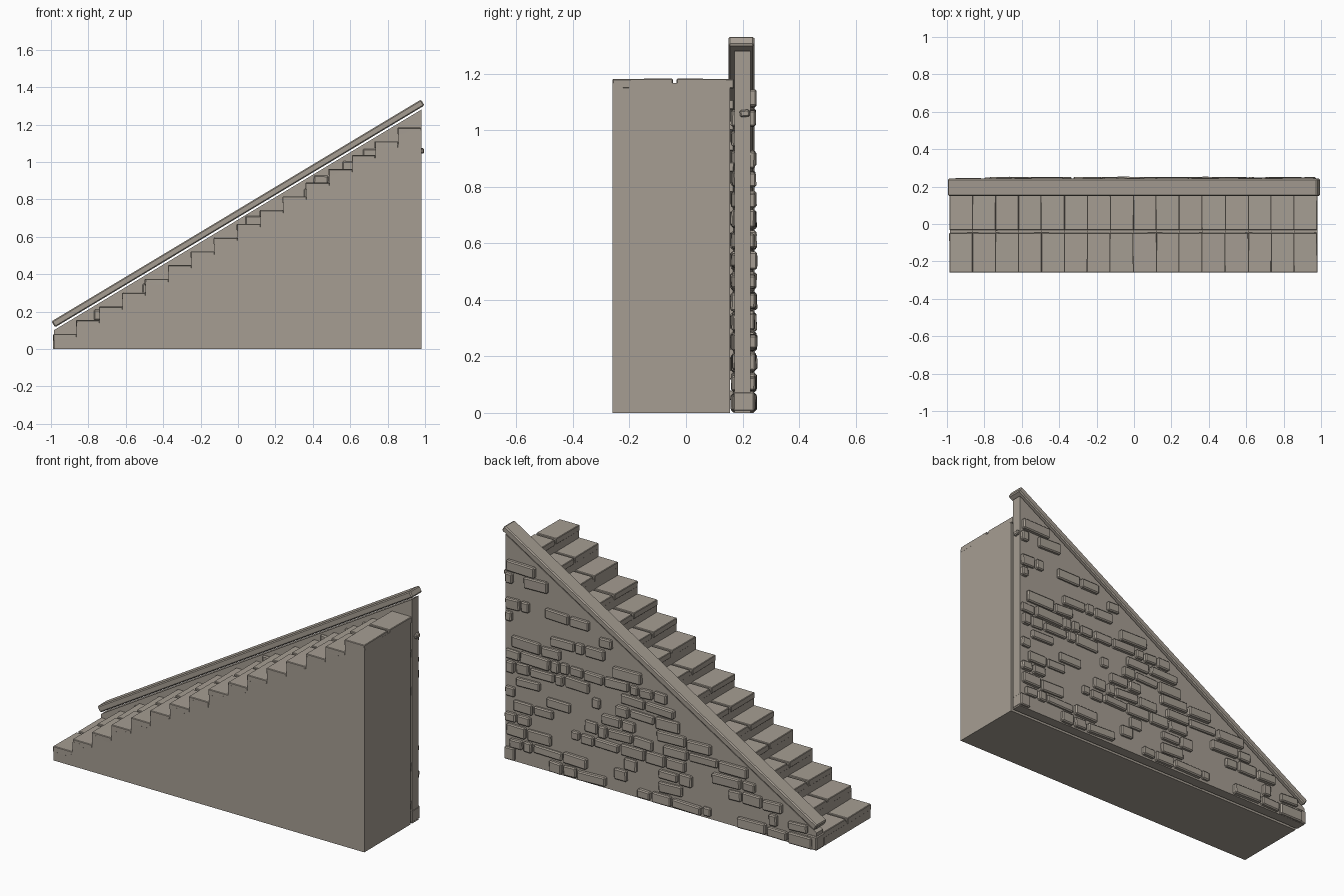
import bpy
import bmesh
import math
import random
from mathutils import Matrix, Vector, Euler

random.seed(7)

cube = bpy.data.objects.get("Cube")
if cube:
    bpy.data.objects.remove(cube, do_unlink=True)


def make_material(name, colour):
    mat = bpy.data.materials.new(name)
    mat.use_nodes = True
    mat.diffuse_color = colour
    mat.node_tree.nodes["Principled BSDF"].inputs["Base Color"].default_value = colour
    return mat


stone = make_material("warm grey stone", (0.38, 0.34, 0.29, 1))

# Main layout
STEPS = 16
LEFT, RIGHT = -0.985, 0.98
FRONT, SPLIT, BACK = -0.26, -0.04, 0.155
RUN = (RIGHT - LEFT) / STEPS
FIRST, RISE = 0.08, 0.0735
WALL_FRONT, WALL_BACK = 0.172, 0.228
WALL_LOW, WALL_HIGH = 0.1, 1.28
SLOPE = (WALL_HIGH - WALL_LOW) / (RIGHT - LEFT)


def wall_top(x):
    return WALL_LOW + (x - LEFT) * SLOPE


def finish(name, bm, bevel=0):
    bmesh.ops.recalc_face_normals(bm, faces=bm.faces)
    mesh = bpy.data.meshes.new(name)
    bm.to_mesh(mesh)
    bm.free()
    mesh.materials.append(stone)
    obj = bpy.data.objects.new(name, mesh)
    bpy.context.collection.objects.link(obj)
    if bevel:
        mod = obj.modifiers.new("worn edges", 'BEVEL')
        mod.width = bevel
        mod.segments = 1
    return obj


def extrude_profile(name, points, y0, y1, bevel=0):
    bm = bmesh.new()
    face = bm.faces.new([bm.verts.new((x, y0, z)) for x, z in points])
    moved = bmesh.ops.extrude_face_region(bm, geom=[face])["geom"]
    verts = [v for v in moved if isinstance(v, bmesh.types.BMVert)]
    bmesh.ops.translate(bm, verts=verts, vec=(0, y1 - y0, 0))
    return finish(name, bm, bevel)


def add_box(bm, centre, size, turn=(0, 0, 0)):
    matrix = (Matrix.Translation(centre) @ Euler(turn).to_matrix().to_4x4()
              @ Matrix.Diagonal(Vector((*size, 1))))
    bmesh.ops.create_cube(bm, size=1, matrix=matrix)


# Solid stepped body
profile = [(RIGHT, 0), (LEFT, 0)]
for i in range(STEPS):
    top = FIRST + i * RISE - 0.015
    profile += [(LEFT + i * RUN, top), (LEFT + (i + 1) * RUN, top)]
extrude_profile("stair_body", profile, FRONT, BACK)

# Two slightly uneven tread slabs on each step
bm = bmesh.new()
THICK = 0.034
for i in range(STEPS):
    for y0, y1 in ((FRONT, SPLIT - 0.007), (SPLIT + 0.007, BACK + 0.015)):
        lip = random.uniform(0.001, 0.006)
        x0, x1 = LEFT + i * RUN - lip, LEFT + (i + 1) * RUN
        z = FIRST + i * RISE - THICK / 2
        add_box(bm, ((x0 + x1) / 2, (y0 + y1) / 2, z), (x1 - x0, y1 - y0, THICK),
                (random.uniform(-0.015, 0.015), 0, random.uniform(-0.008, 0.008)))
finish("tread_slabs", bm, 0.003)

# Sloping side wall
extrude_profile("side_wall", [(LEFT, 0), (RIGHT, 0), (RIGHT, WALL_HIGH), (LEFT, WALL_LOW)],
                WALL_FRONT, WALL_BACK)

# Coping along the top of the wall
angle = math.atan(SLOPE)
bm = bmesh.new()
add_box(bm, (0, 0.196, 0.725), (2.304, 0.092, 0.037), (0, -angle, 0))
finish("wall_coping", bm, 0.006)


# Scattered raised bricks in rough courses
def brick_face(name, y, depth, chance):
    bm = bmesh.new()
    course = 0.072
    for row in range(17):
        x = LEFT + random.uniform(0, 0.05)
        while x < RIGHT - 0.05:
            width = min(random.choice((0.06, 0.09, 0.13, 0.16, 0.19)), RIGHT - x)
            height = random.uniform(0.045, 0.066)
            z = row * course + course / 2 + random.uniform(-0.004, 0.004)
            if z + height / 2 < wall_top(x) + 0.012 and random.random() < chance:
                thick = depth * random.uniform(0.6, 1)
                side = 1 if y > 0.2 else -1
                add_box(bm, (x + width / 2, y + side * thick / 2 - side * 0.004, z),
                        (width - 0.012, thick + 0.008, height),
                        (random.uniform(-0.04, 0.04), random.uniform(-0.03, 0.05),
                         random.uniform(-0.02, 0.02)))
            x += width
    return finish(name, bm, 0.006)


brick_face("back_bricks", WALL_BACK, 0.024, 0.55)
brick_face("inner_bricks", WALL_FRONT, 0.014, 0.5)

# Corner stones and a small stub on the wall ends
bm = bmesh.new()
add_box(bm, (LEFT + 0.025, 0.2, 0.04), (0.06, 0.075, 0.078))
add_box(bm, (RIGHT - 0.03, 0.205, 0.04), (0.064, 0.075, 0.07))
add_box(bm, (RIGHT + 0.003, 0.208, 1.06), (0.024, 0.035, 0.025), (0.1, 0, 0))
finish("end_stones", bm, 0.005)
